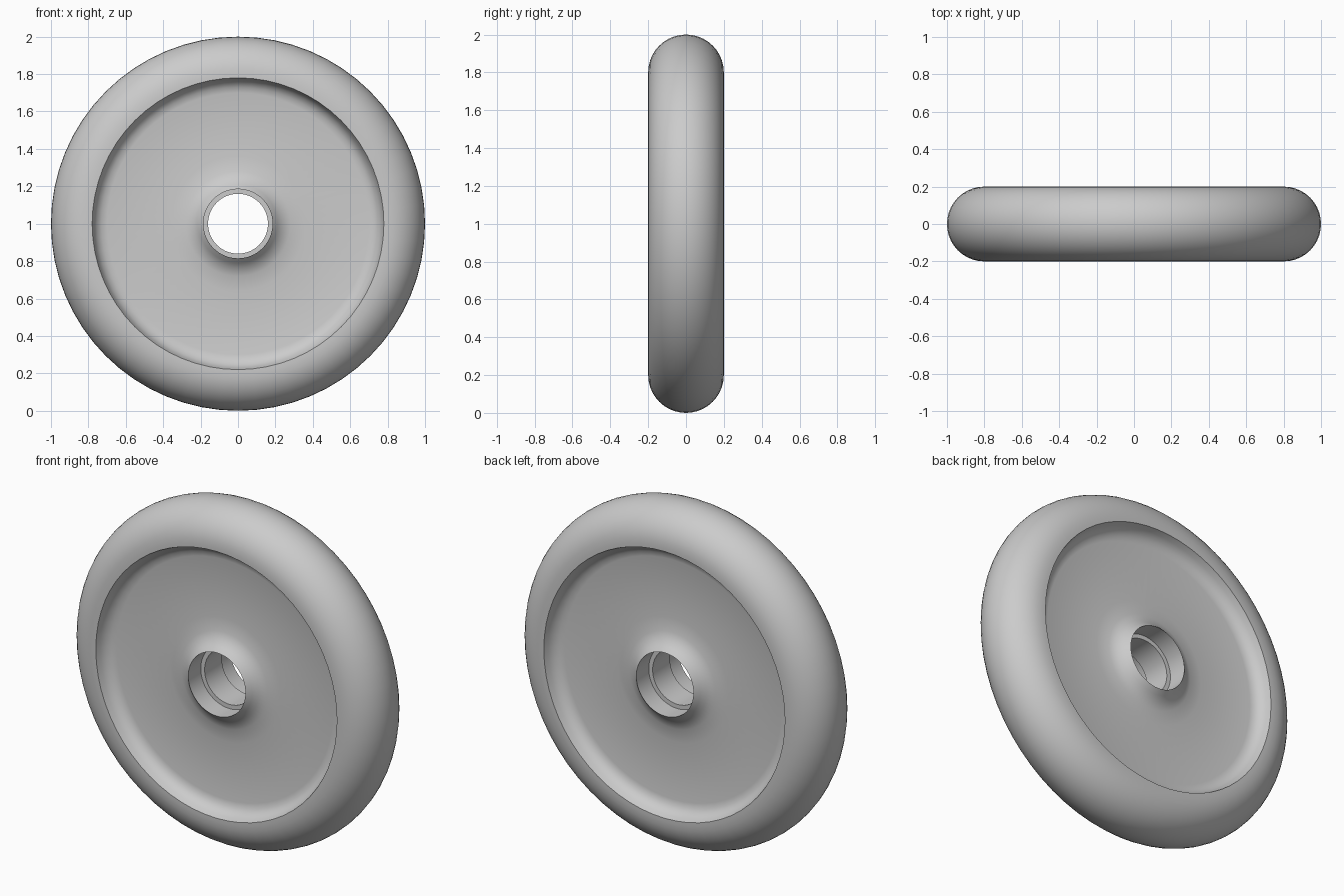
import bpy, bmesh, math

if "Cube" in bpy.data.objects:
    bpy.data.objects.remove(bpy.data.objects["Cube"])

SEGMENTS = 64

grey = bpy.data.materials.new("plain_grey")
grey.diffuse_color = (0.6, 0.6, 0.6, 1)
grey.use_nodes = True
grey.node_tree.nodes["Principled BSDF"].inputs["Base Color"].default_value = grey.diffuse_color

# Half profile as (radius, depth): bore, hub, web, rim wall, then rounded tread
half = [(0.16, 0.08), (0.185, 0.08), (0.185, 0.195),
        (0.21, 0.17), (0.235, 0.145), (0.28, 0.128), (0.36, 0.12),
        (0.70, 0.12), (0.73, 0.127), (0.755, 0.145), (0.77, 0.17), (0.78, 0.2)]
STEPS = 10
half += [(0.8 + 0.2 * math.sin(a), 0.2 * math.cos(a))
         for a in (i * math.pi / 2 / STEPS for i in range(STEPS + 1))]

# Mirror the half profile to make a closed loop
profile = half + [(r, -y) for r, y in reversed(half[:-1])]


def lathe(name, loop, height):
    """Revolve a closed loop about the y axis."""
    bm = bmesh.new()
    rings = []
    for s in range(SEGMENTS):
        a = 2 * math.pi * s / SEGMENTS
        rings.append([bm.verts.new((r * math.cos(a), y, height + r * math.sin(a)))
                      for r, y in loop])
    n = len(loop)
    for s in range(SEGMENTS):
        a, b = rings[s], rings[(s + 1) % SEGMENTS]
        for i in range(n):
            j = (i + 1) % n
            bm.faces.new((a[i], a[j], b[j], b[i]))
    bmesh.ops.recalc_face_normals(bm, faces=bm.faces)
    mesh = bpy.data.meshes.new(name)
    bm.to_mesh(mesh)
    bm.free()
    obj = bpy.data.objects.new(name, mesh)
    bpy.context.collection.objects.link(obj)
    mesh.materials.append(grey)
    return obj


# Solid wheel with recessed faces and a stepped axle bore
wheel = lathe("wheel", profile, 1.0)
bpy.context.view_layer.objects.active = wheel
wheel.select_set(True)
bpy.ops.object.shade_smooth_by_angle(angle=math.radians(45))
